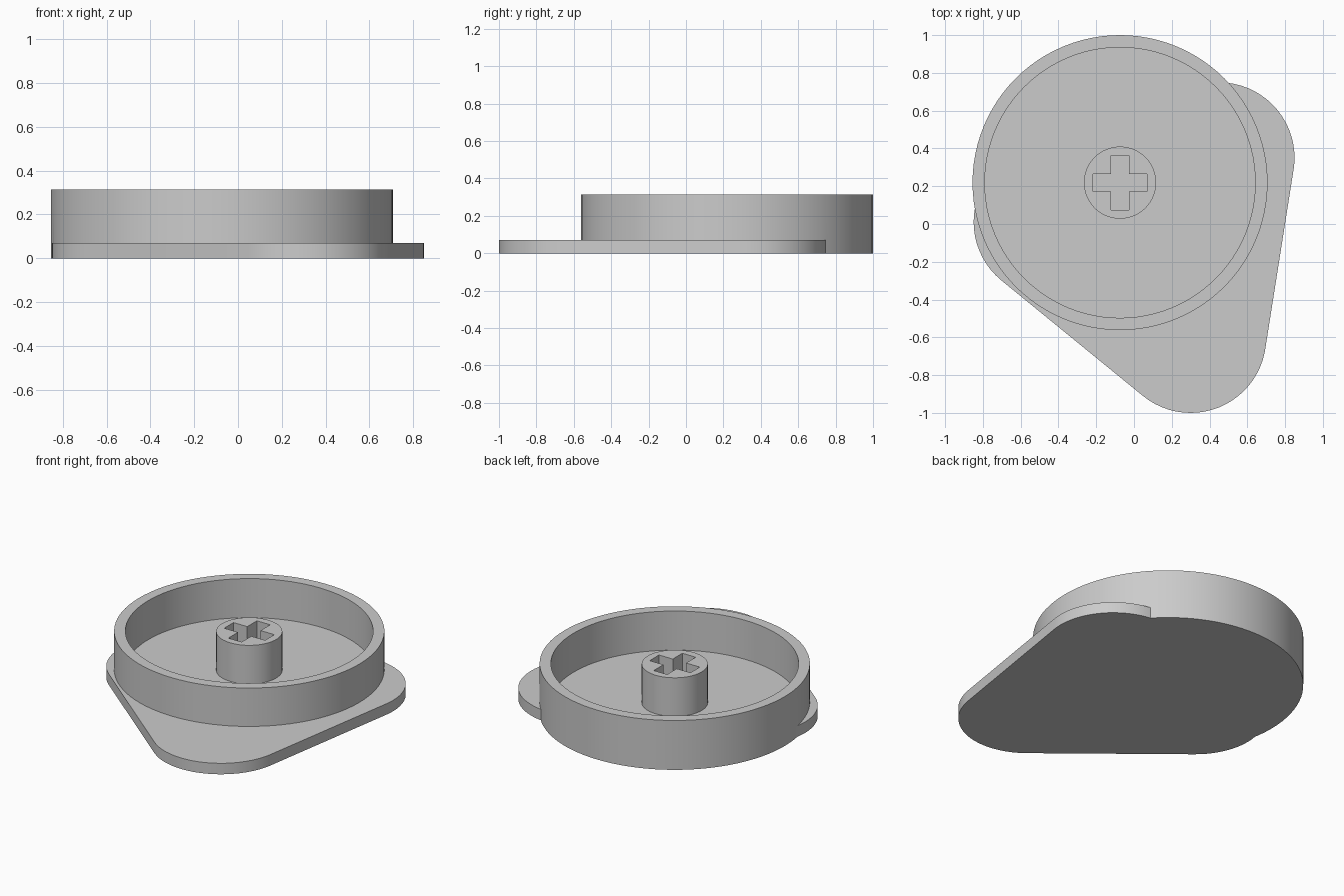
import bpy
import bmesh
from math import cos, sin, tau, radians
from mathutils import Vector
from mathutils.geometry import convex_hull_2d

if "Cube" in bpy.data.objects:
    bpy.data.objects.remove(bpy.data.objects["Cube"])

CENTRE = (-0.074, 0.219)
PLATE_TOP, RIM_TOP, FLOOR = 0.07, 0.315, 0.066

grey = bpy.data.materials.new("light_grey")
grey.use_nodes = True
grey.diffuse_color = (0.6, 0.6, 0.6, 1)
grey.node_tree.nodes["Principled BSDF"].inputs["Base Color"].default_value = (0.6, 0.6, 0.6, 1)


def circle(centre, radius, sides=96):
    return [Vector((centre[0] + radius * cos(tau * i / sides),
                    centre[1] + radius * sin(tau * i / sides))) for i in range(sides)]


def prism(name, outline, z0, z1):
    """Extrude a flat outline from z0 up to z1."""
    bm = bmesh.new()
    face = bm.faces.new([bm.verts.new((p[0], p[1], z0)) for p in outline])
    top = bmesh.ops.extrude_face_region(bm, geom=[face])
    verts = [g for g in top["geom"] if isinstance(g, bmesh.types.BMVert)]
    bmesh.ops.translate(bm, verts=verts, vec=(0, 0, z1 - z0))
    bmesh.ops.recalc_face_normals(bm, faces=bm.faces)
    mesh = bpy.data.meshes.new(name)
    bm.to_mesh(mesh)
    bm.free()
    mesh.materials.append(grey)
    obj = bpy.data.objects.new(name, mesh)
    bpy.context.collection.objects.link(obj)
    return obj


def combine(obj, other, operation):
    """Apply a boolean and remove the helper."""
    mod = obj.modifiers.new(operation, "BOOLEAN")
    mod.operation, mod.object, mod.solver = operation, other, "EXACT"
    bpy.context.view_layer.objects.active = obj
    bpy.ops.object.modifier_apply(modifier=mod.name)
    bpy.data.objects.remove(other)


def smooth(obj):
    bpy.ops.object.select_all(action="DESELECT")
    obj.select_set(True)
    bpy.context.view_layer.objects.active = obj
    bpy.ops.object.shade_smooth_by_angle(angle=radians(30))


# Rounded triangular plate joined to the round cup
corners = [(0.3, -0.6), (0.45, 0.35), (-0.449, 0.011)]
points = [p for c in corners for p in circle(c, 0.4, 64)]
plate_outline = [points[i] for i in convex_hull_2d(points)]
cup = prism("cup_and_plate", circle(CENTRE, 0.781), 0, RIM_TOP)
combine(cup, prism("plate", plate_outline, 0, PLATE_TOP), "UNION")
combine(cup, prism("cup_hollow", circle(CENTRE, 0.716), FLOOR, RIM_TOP + 0.1), "DIFFERENCE")
smooth(cup)

# Central post with a cross-shaped socket
post = prism("socket_post", circle(CENTRE, 0.191, 64), FLOOR, RIM_TOP - 0.003)
L, W = 0.144, 0.047
quarter = [(L, -W), (L, W), (W, W)]
cross = []
for turn in range(4):
    for x, y in quarter:
        for _ in range(turn):
            x, y = -y, x
        cross.append((CENTRE[0] + x, CENTRE[1] + y))
combine(post, prism("socket_cutter", cross, FLOOR - 0.05, RIM_TOP + 0.1), "DIFFERENCE")
smooth(post)
